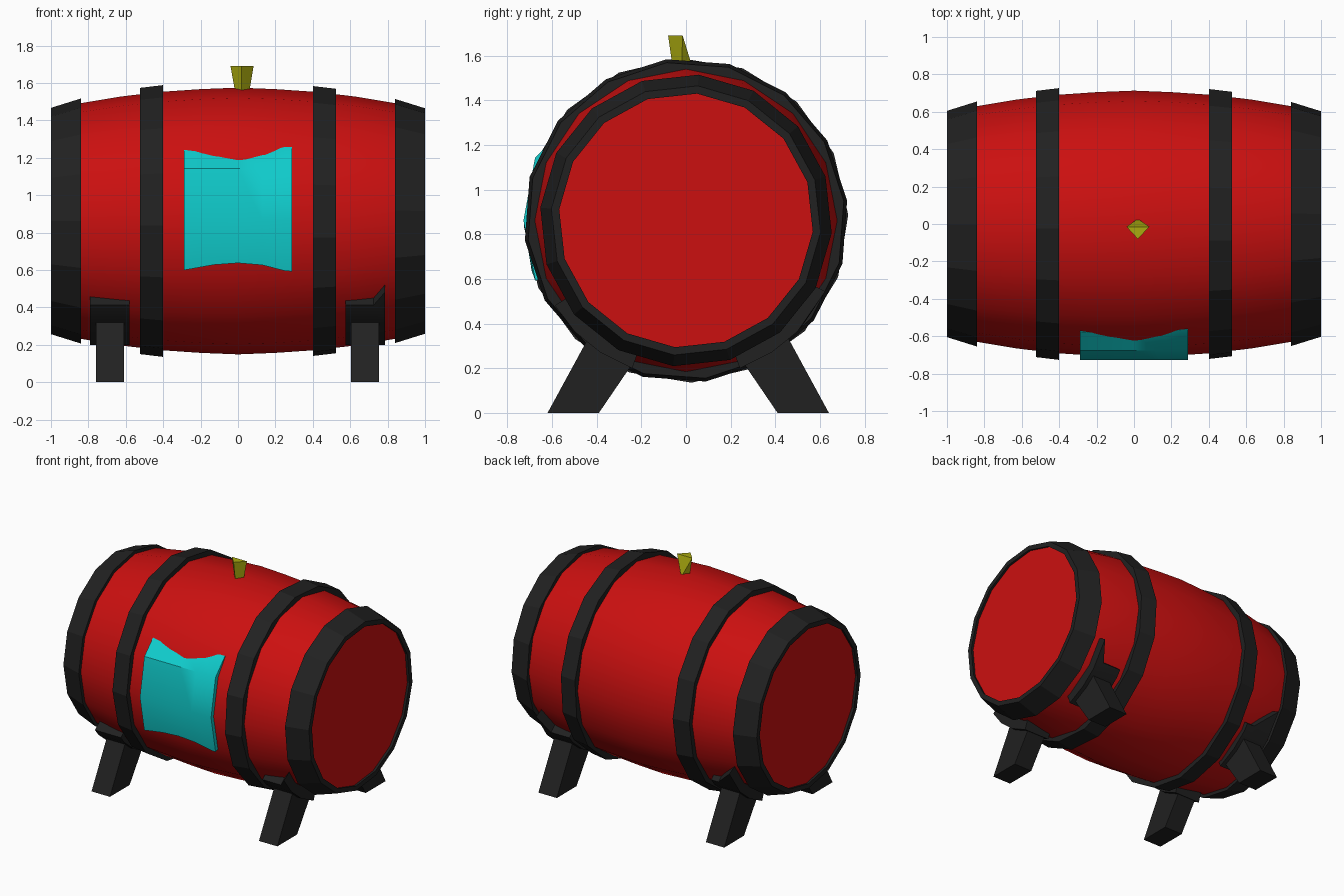
import bpy, bmesh, math
from math import sin, cos, radians

if "Cube" in bpy.data.objects:
    bpy.data.objects.remove(bpy.data.objects["Cube"])

CZ = 0.862      # height of the barrel axis
SIDES = 16


def material(name, rgb):
    m = bpy.data.materials.new(name)
    m.diffuse_color = (*rgb, 1)
    m.use_nodes = True
    m.node_tree.nodes["Principled BSDF"].inputs["Base Color"].default_value = m.diffuse_color
    return m


RED = material("red_paint", (0.6, 0.005, 0.005))
DARK = material("dark_iron", (0.015, 0.015, 0.015))
CYAN = material("cyan_plate", (0.005, 0.6, 0.6))
YELLOW = material("yellow_tap", (0.4, 0.4, 0.005))


def add_object(name, verts, faces, mat, smooth=False):
    me = bpy.data.meshes.new(name)
    me.from_pydata(verts, [], faces)
    bm = bmesh.new()
    bm.from_mesh(me)
    if not faces:
        bmesh.ops.convex_hull(bm, input=bm.verts)
    bmesh.ops.recalc_face_normals(bm, faces=bm.faces)
    bm.to_mesh(me)
    bm.free()
    me.materials.append(mat)
    ob = bpy.data.objects.new(name, me)
    bpy.context.collection.objects.link(ob)
    if smooth:
        bpy.ops.object.select_all(action='DESELECT')
        ob.select_set(True)
        bpy.context.view_layer.objects.active = ob
        bpy.ops.object.shade_smooth_by_angle(angle=radians(35))
    return ob


def on_barrel(x, r, deg):
    a = radians(deg)
    return (x, r * cos(a), CZ + r * sin(a))


def lathe(name, profile, mat, phase=0, closed=False, smooth=False):
    """Spin (x, radius) points about the barrel axis."""
    n = len(profile)
    verts = [on_barrel(x, r, phase + 360 * i / SIDES)
             for i in range(SIDES) for x, r in profile]
    faces = []
    for i in range(SIDES):
        a, b = i * n, (i + 1) % SIDES * n
        for j in range(n if closed else n - 1):
            k = (j + 1) % n
            faces.append((a + j, a + k, b + k, b + j))
    if not closed:
        faces.append([i * n for i in range(SIDES)])
        faces.append([i * n + n - 1 for i in range(SIDES)])
    return add_object(name, verts, faces, mat, smooth)


def curved_slab(name, xs, rows, mat, inner):
    """Slab on the barrel; rows hold (radius, angle per column)."""
    nx, nr = len(xs), len(rows)
    verts = []
    for depth in (0, inner):
        for r, angles in rows:
            verts += [on_barrel(x, r - depth, a) for x, a in zip(xs, angles)]
    off = nx * nr
    faces = []
    for j in range(nr - 1):
        for i in range(nx - 1):
            q = (j * nx + i, j * nx + i + 1, (j + 1) * nx + i + 1, (j + 1) * nx + i)
            faces += [q, tuple(v + off for v in q)]
    rim = ([i for i in range(nx)] + [j * nx + nx - 1 for j in range(1, nr)]
           + [(nr - 1) * nx + i for i in range(nx - 2, -1, -1)]
           + [j * nx for j in range(nr - 2, 0, -1)])
    for a, b in zip(rim, rim[1:] + rim[:1]):
        faces.append((a, b, b + off, a + off))
    return add_object(name, verts, faces, mat, True)


# barrel body with flat ends
half = [(0.2, 0.705), (0.42, 0.69), (0.63, 0.665), (0.84, 0.63), (0.98, 0.595)]
body = [(-x, r) for x, r in reversed(half)] + [(0, 0.713)] + half
lathe("barrel_body", body, RED, phase=0, smooth=True)

# iron hoops, each turned a little differently
end_hoop = [(0.84, 0.655), (1.0, 0.605), (1.0, 0.57), (0.84, 0.6)]
mid_hoop = [(0.40, 0.727), (0.525, 0.712), (0.525, 0.65), (0.40, 0.66)]
for label, prof, side, phase in (("left_end_hoop", end_hoop, -1, 0),
                                 ("left_middle_hoop", mid_hoop, -1, 2),
                                 ("right_middle_hoop", mid_hoop, 1, 7),
                                 ("right_end_hoop", end_hoop, 1, 17.5)):
    lathe(label, [(x * side, r) for x, r in prof], DARK, phase, closed=True)

# curved front plate
xs = [-0.29, -0.13, 0.0, 0.13, 0.25, 0.29]
curved_slab("front_plate", xs, [
    (0.690, [146.5, 148.5, 149.5, 148, 145, 145]),
    (0.732, [157.5] * 6),
    (0.728, [180] * 6),
    (0.727, [201.2, 198.8, 198, 198.9, 201.5, 201.8])], CYAN, 0.05)

# feet: a slanted block under a curved pad
leg_quad = [(0.40, 0.0), (0.63, 0.0), (0.445, 0.34), (0.25, 0.22)]
for xn, cx in (("left", -0.685), ("right", 0.68)):
    for yn, sy in (("front", -1), ("back", 1)):
        add_object(f"{yn}_{xn}_leg",
                   [(cx + d, sy * y + 0.01, z) for d in (-0.075, 0.075) for y, z in leg_quad],
                   [], DARK)
        corner = 27 if yn == "back" else 33 if xn == "right" else 40
        tips = [40, 40, corner] if xn == "right" else [corner, 40, 40]
        rows = [(0.70, tips)] + [(0.705, [a] * 3) for a in (45, 57, 70)]
        if sy < 0:
            rows = [(r, [180 + a for a in angs]) for r, angs in rows]
        else:
            rows = [(r, [-a for a in angs]) for r, angs in rows]
        curved_slab(f"{yn}_{xn}_pad", [cx - 0.105, cx + 0.045, cx + 0.105], rows, DARK, 0.08)

# small wedge-shaped stopper on top
add_object("stopper", [(-0.04, -0.015, 1.69), (0.083, -0.015, 1.69), (0.02, -0.08, 1.69),
                       (-0.015, -0.02, 1.55), (0.06, -0.02, 1.55),
                       (0.02, -0.06, 1.55), (0.02, 0.028, 1.55)], [], YELLOW)
